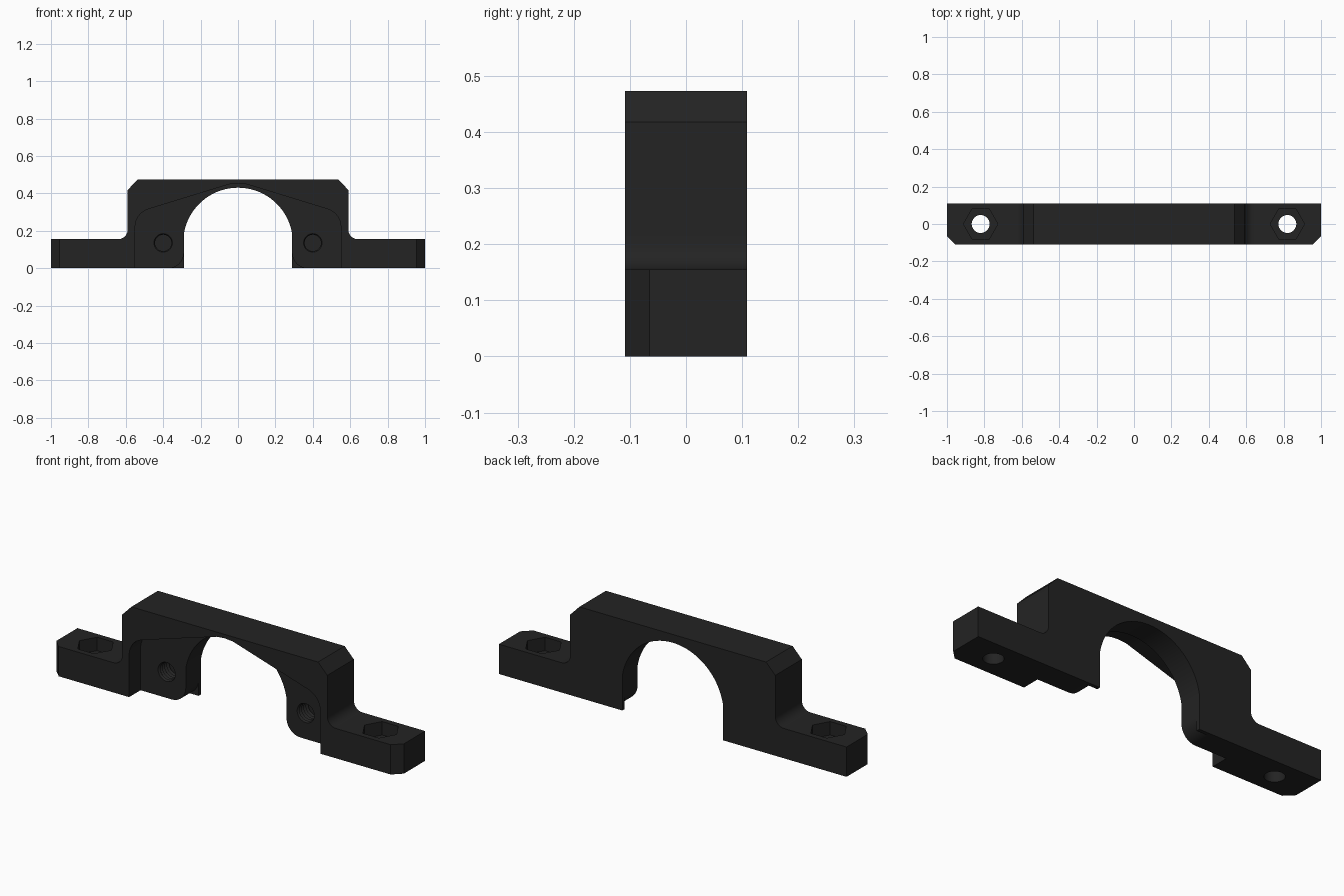
import bpy, bmesh, math
from mathutils import Vector

if "Cube" in bpy.data.objects:
    bpy.data.objects.remove(bpy.data.objects["Cube"])

HALF = 0.109          # half depth of the bracket
POCKET_Y = -0.015     # face of the front pocket
black = bpy.data.materials.new("matte_black")
black.diffuse_color = (0.017, 0.017, 0.017, 1)
black.use_nodes = True
black.node_tree.nodes["Principled BSDF"].inputs["Base Color"].default_value = black.diffuse_color


def arc(cx, cz, r, a0, a1, n):
    return [(cx + r * math.cos(math.radians(a0 + (a1 - a0) * i / n)),
             cz + r * math.sin(math.radians(a0 + (a1 - a0) * i / n))) for i in range(n + 1)]


def mirrored(half):
    """Close a right-hand half outline with its mirror image."""
    return half + [(-x, z) for x, z in reversed(half) if abs(x) > 1e-5]


def loft(name, rings):
    """Solid skinned through equal-sized rings, with capped ends."""
    bm = bmesh.new()
    vs = [[bm.verts.new(p) for p in ring] for ring in rings]
    n = len(vs[0])
    for a, b in zip(vs, vs[1:]):
        for i in range(n):
            bm.faces.new((a[i], a[(i + 1) % n], b[(i + 1) % n], b[i]))
    bm.faces.new(vs[0])
    bm.faces.new(vs[-1])
    bmesh.ops.recalc_face_normals(bm, faces=bm.faces)
    me = bpy.data.meshes.new(name)
    bm.to_mesh(me)
    bm.free()
    me.materials.append(black)
    ob = bpy.data.objects.new(name, me)
    bpy.context.collection.objects.link(ob)
    return ob


def extrude_y(name, pts, y0, y1):
    return loft(name, [[Vector((x, y, z)) for x, z in pts] for y in (y0, y1)])


def extrude_z(name, pts, z0, z1):
    return loft(name, [[Vector((x, y, z)) for x, y in pts] for z in (z0, z1)])


def cut(body, cutter):
    mod = body.modifiers.new("cut", 'BOOLEAN')
    mod.operation = 'DIFFERENCE'
    mod.solver = 'EXACT'
    mod.object = cutter
    cutter.hide_render = True
    bpy.context.view_layer.objects.active = body
    bpy.ops.object.modifier_apply(modifier=mod.name)
    bpy.data.objects.remove(cutter)


# Bracket body: arch, straight legs, flanges and chamfered top
R, CZ = 0.293, 0.137
a_end = math.degrees(math.acos(0.29 / R))
half = arc(0, CZ, R, 90, a_end, 28)
half += [(0.29, 0), (1, 0), (1, 0.155)]
half += arc(0.64, 0.205, 0.05, 270, 180, 8)
half += [(0.59, 0.418), (0.537, 0.473)]
half[0] = (0, CZ + R)
outline = half + [(-x, z) for x, z in reversed(half[1:])]
bracket = extrude_y("clamp_bracket", outline, -HALF, HALF)

# Front pocket around the arch, with rounded shoulders
pocket = mirrored([(0.55, -0.1), (0.55, 0.22)] + arc(0.45, 0.22, 0.1, 0, 72, 8)
                  + [(0.085, 0.437), (0.045, 0.449), (0, 0.453)])
cut(bracket, extrude_y("pocket_cutter", pocket, -0.3, POCKET_Y))

for s in (-1, 1):
    # Rounded inner foot, leaving a thin square web at the back
    foot = [(0.25, -0.05), (0.37, -0.05)] + arc(0.37, 0.08, 0.08, 270, 180, 10) + [(0.25, 0.08)]
    cut(bracket, extrude_y("foot_cutter", [(s * x, z) for x, z in foot], -0.3, 0.09))

    # Chamfered front end corner
    corner = [(0.955, -HALF), (1, -0.065), (1.1, -0.065), (1.1, -0.2), (0.955, -0.2)]
    cut(bracket, extrude_z("corner_cutter", [(s * x, y) for x, y in corner], -0.1, 0.3))

    # Vertical bolt hole with hexagonal nut seat
    cut(bracket, extrude_z("bolt_cutter", arc(s * 0.82, 0, 0.048, 0, 360, 32)[:-1], -0.1, 0.3))
    cut(bracket, extrude_z("nut_cutter", arc(s * 0.82, 0, 0.092, 0, 360, 6)[:-1], 0.085, 0.3))

    # Blind threaded hole in the pocket face
    rings = []
    for i in range(13):
        r = 0.052 if i % 2 == 0 else 0.044
        y = -0.03 + i * 0.009
        rings.append([Vector((x, y, z)) for x, z in arc(s * 0.4, 0.135, r, 0, 360, 28)[:-1]])
    cut(bracket, loft("thread_cutter", rings))

# Smooth curved walls, keep machined edges sharp
bpy.ops.object.select_all(action='DESELECT')
bracket.select_set(True)
bpy.context.view_layer.objects.active = bracket
bpy.ops.object.shade_smooth_by_angle(angle=math.radians(30))
